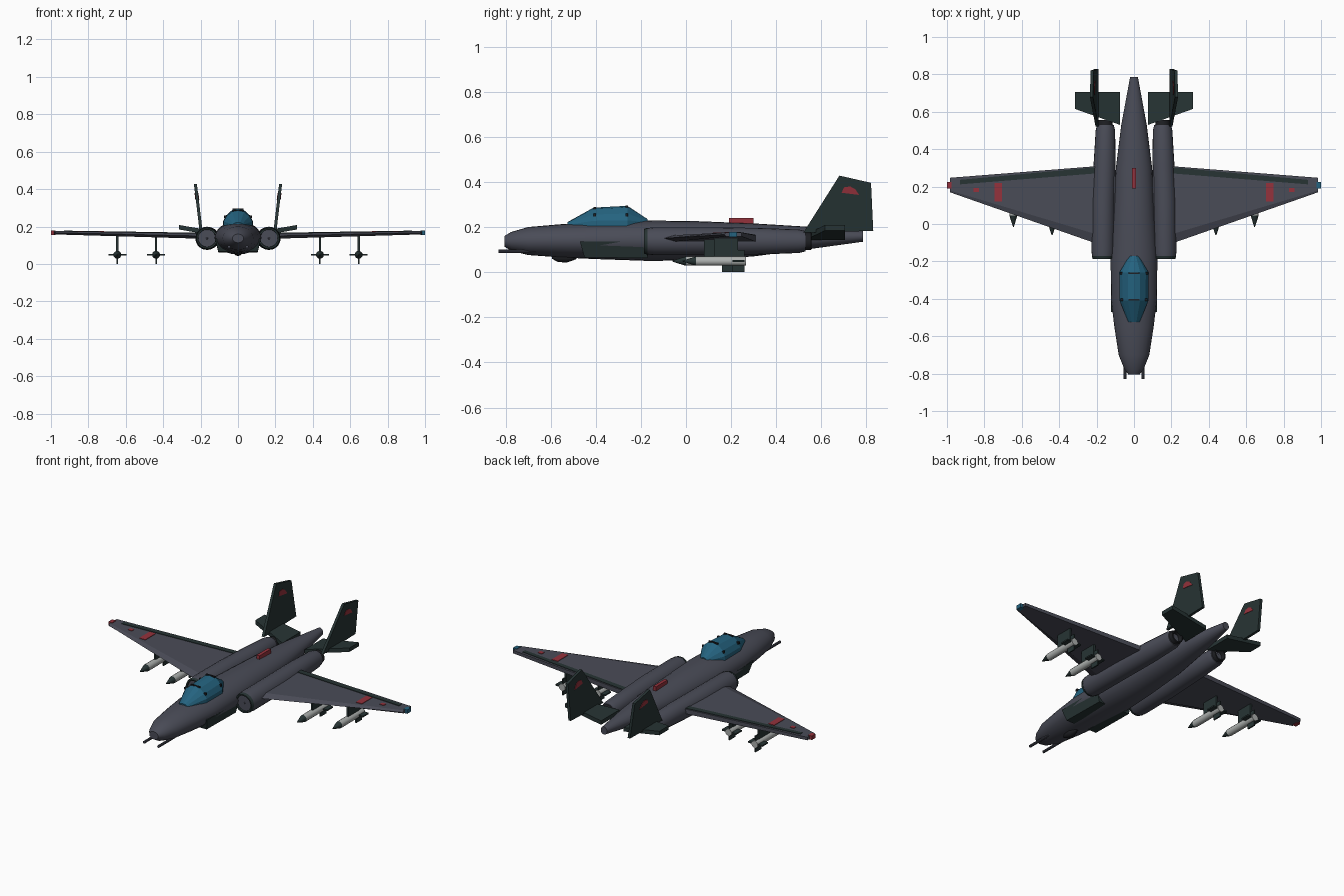
import bpy, bmesh, math
from mathutils import Vector

if "Cube" in bpy.data.objects:
    bpy.data.objects.remove(bpy.data.objects["Cube"])


def material(name, color):
    m = bpy.data.materials.new(name)
    m.diffuse_color = (*color, 1)
    m.use_nodes = True
    m.node_tree.nodes["Principled BSDF"].inputs["Base Color"].default_value = m.diffuse_color
    return m


SLATE = material("slate grey", (0.068, 0.072, 0.096))
GREEN = material("dark green", (0.020, 0.034, 0.034))
GLASS = material("teal glass", (0.018, 0.125, 0.215))
RED = material("marking red", (0.30, 0.032, 0.045))
LIGHT = material("light grey", (0.42, 0.44, 0.43))
DARK = material("near black", (0.013, 0.014, 0.017))


def loft(name, rings, mat, smooth=0):
    """Skin equal-length rings of points and cap both ends."""
    bm = bmesh.new()
    rows = [[bm.verts.new(p) for p in r] for r in rings]
    n = len(rows[0])
    for a, b in zip(rows, rows[1:]):
        for i in range(n):
            j = (i + 1) % n
            bm.faces.new((a[i], a[j], b[j], b[i]))
    bm.faces.new(rows[0])
    bm.faces.new(rows[-1])
    bmesh.ops.recalc_face_normals(bm, faces=bm.faces)
    me = bpy.data.meshes.new(name)
    bm.to_mesh(me)
    bm.free()
    me.materials.append(mat)
    ob = bpy.data.objects.new(name, me)
    bpy.context.collection.objects.link(ob)
    if smooth:
        bpy.ops.object.select_all(action='DESELECT')
        bpy.context.view_layer.objects.active = ob
        ob.select_set(True)
        bpy.ops.object.shade_smooth_by_angle(angle=math.radians(smooth))
    return ob


def ellipse(y, x, z, rx, rz, n=20):
    return [(x + rx * math.cos(2 * math.pi * i / n), y,
             z + rz * math.sin(2 * math.pi * i / n)) for i in range(n)]


def turned(name, x, z, stations, mat, n=20, smooth=35):
    """Round body along y from (y, radius) stations."""
    return loft(name, [ellipse(y, x, z, r, r, n) for y, r in stations], mat, smooth)


def box(name, x, y, z, mat):
    return loft(name, [[(a, y[0], z[0]), (a, y[1], z[0]), (a, y[1], z[1]), (a, y[0], z[1])]
                       for a in x], mat)


# Fuselage: y, half width, bottom, top
hull = [(-0.805, 0.03, 0.113, 0.160), (-0.775, 0.052, 0.095, 0.178),
        (-0.70, 0.082, 0.076, 0.200), (-0.55, 0.105, 0.065, 0.213),
        (-0.40, 0.123, 0.058, 0.222), (-0.17, 0.125, 0.050, 0.229),
        (0.05, 0.110, 0.052, 0.226), (0.30, 0.097, 0.070, 0.216),
        (0.53, 0.068, 0.100, 0.202), (0.785, 0.021, 0.135, 0.182)]
loft("fuselage", [ellipse(y, 0, (b + t) / 2, w, (t - b) / 2, 24)
                  for y, w, b, t in hull], SLATE, 35)

# Faceted canopy: y, half width, base, top
canopy = [(-0.525, 0.03, 0.205, 0.222), (-0.41, 0.077, 0.205, 0.286),
          (-0.26, 0.079, 0.205, 0.294), (-0.17, 0.025, 0.215, 0.235)]
section = [(-1, 0), (-1, 0.28), (-0.8, 0.62), (-0.42, 0.92), (0, 1),
           (0.42, 0.92), (0.8, 0.62), (1, 0.28), (1, 0)]
loft("canopy", [[(w * u, y, b + (t - b) * v) for u, v in section]
                for y, w, b, t in canopy], GLASS)
# Canopy frame studs
for y, w, t in ((-0.405, 0.077, 0.286), (-0.263, 0.079, 0.294)):
    box("canopy_frame_top", (-0.03, 0.03), (y - 0.005, y + 0.005), (t - 0.014, t + 0.002), DARK)
    for s in (-1, 1):
        box("canopy_frame_side", (s * w * 0.75, s * w * 0.94), (y - 0.006, y + 0.006),
            (0.246, 0.259), DARK)

# Spine fin and chin sensor
box("spine_marker", (-0.01, 0.01), (0.19, 0.30), (0.205, 0.241), RED)
turned("chin_sensor", 0, 0.066, [(-0.595, 0.006), (-0.57, 0.02), (-0.53, 0.024), (-0.485, 0.008)],
       DARK, 12)


# Wing surface helpers: planform and height along the span
def span(x):
    k = (x - 0.10) / 0.885
    lead, trail = -0.14 + 0.31 * k, 0.317 - 0.07 * k
    return lead, trail, 0.147 + 0.020 * k, 0.015 - 0.006 * k


def wing_ring(s, x):
    lead, trail, z, t = span(x)
    shoulder = lead + 0.12 * (trail - lead)
    return [(s * x, lead, z), (s * x, shoulder, z + t), (s * x, trail, z + t),
            (s * x, trail, z - t), (s * x, shoulder, z - t)]


def wing_plate(name, s, x0, ya, x1, yb, mat, lift=0.003):
    """Thin plate lying on the upper wing surface."""
    rings = []
    for x, (y0, y1) in ((x0, ya), (x1, yb)):
        top = span(x)[2] + span(x)[3]
        rings.append([(s * x, y0, top - 0.002), (s * x, y1, top - 0.002),
                      (s * x, y1, top + lift), (s * x, y0, top + lift)])
    return loft(name, rings, mat)


fin_profile = [(0.52, 0.175), (0.68, 0.428), (0.82, 0.396), (0.83, 0.183)]
mark_profile = [(0.69, 0.352), (0.70, 0.376), (0.728, 0.38), (0.75, 0.368), (0.768, 0.342)]


def fin_side(s, pts, off):
    return [(s * (0.198 + 0.12 * (z - 0.18)) + off, y, z) for y, z in pts]


for s in (-1, 1):
    # Wings with flaps, markings and tip lights
    loft("wing", [wing_ring(s, 0.10), wing_ring(s, 0.985)], SLATE)
    wing_plate("wing_flap", s, 0.21, (0.27, 0.303), 0.93, (0.212, 0.236), GREEN)
    wing_plate("wing_stripe", s, 0.705, (0.12, 0.22), 0.745, (0.12, 0.22), RED)
    wing_plate("wing_mark", s, 0.83, (0.17, 0.193), 0.857, (0.17, 0.193), RED)
    box("wing_tip_light", (s * 0.975, s * 1.0), (0.19, 0.225), (0.155, 0.179),
        RED if s < 0 else GLASS)

    # Engine nacelles, intakes and nozzles
    stations = [(-0.175, 0.166, 0.058), (-0.14, 0.166, 0.062), (0.12, 0.164, 0.062),
                (0.32, 0.157, 0.059), (0.50, 0.153, 0.052), (0.53, 0.153, 0.045)]
    loft("nacelle", [ellipse(y, s * x, 0.137, r, r) for y, x, r in stations], SLATE, 35)
    turned("intake_lip", s * 0.166, 0.137,
           [(-0.15, 0.044), (-0.185, 0.047), (-0.186, 0.055), (-0.17, 0.06)], GREEN)
    turned("intake_hub", s * 0.166, 0.137, [(-0.178, 0.004), (-0.155, 0.016), (-0.14, 0.018)],
           SLATE, 12)
    turned("nozzle", s * 0.153, 0.137,
           [(0.49, 0.042), (0.555, 0.038), (0.556, 0.031), (0.53, 0.028)], DARK)

    # Lower side panels
    panel = [(-0.47, 0.135), (-0.45, 0.066), (-0.17, 0.062), (-0.17, 0.135)]
    loft("side_panel", [[(s * 0.05, y, z) for y, z in panel],
                        [(s * (0.123 if z > 0.1 else 0.105), y, z) for y, z in panel]], GREEN)

    # Nose guns
    turned("nose_gun", s * 0.048, 0.092, [(-0.83, 0.008), (-0.65, 0.008)], SLATE, 10)

    # Tail planes
    loft("tail_plane", [[(s * x, y0, z - 0.012), (s * x, 0.705, z - 0.012),
                         (s * x, 0.705, z + 0.012), (s * x, y0, z + 0.012)]
                        for x, y0, z in ((0.075, 0.53, 0.155), (0.315, 0.615, 0.196))], GREEN)

    # Canted fins with markings
    loft("tail_fin", [fin_side(s, fin_profile, -0.008), fin_side(s, fin_profile, 0.008)], GREEN)
    loft("fin_mark", [fin_side(s, mark_profile, -0.0105), fin_side(s, mark_profile, 0.0105)], RED)

    # Missiles on pylons
    for x, y in ((0.438, -0.06), (0.645, -0.015)):
        x *= s
        turned("missile_body", x, 0.049, [(y + 0.06, 0.021), (y + 0.28, 0.021)], LIGHT, 14)
        turned("missile_nose", x, 0.049, [(y, 0.002), (y + 0.03, 0.012), (y + 0.06, 0.0212)],
               GREEN, 14)
        box("missile_fin_upright", (x - 0.004, x + 0.004), (y + 0.22, y + 0.275), (0, 0.098), GREEN)
        box("missile_fin_level", (x - 0.048, x + 0.048), (y + 0.22, y + 0.275), (0.045, 0.053), GREEN)
        box("pylon", (x - 0.006, x + 0.006), (y + 0.14, y + 0.245), (0.065, 0.15), GREEN)
